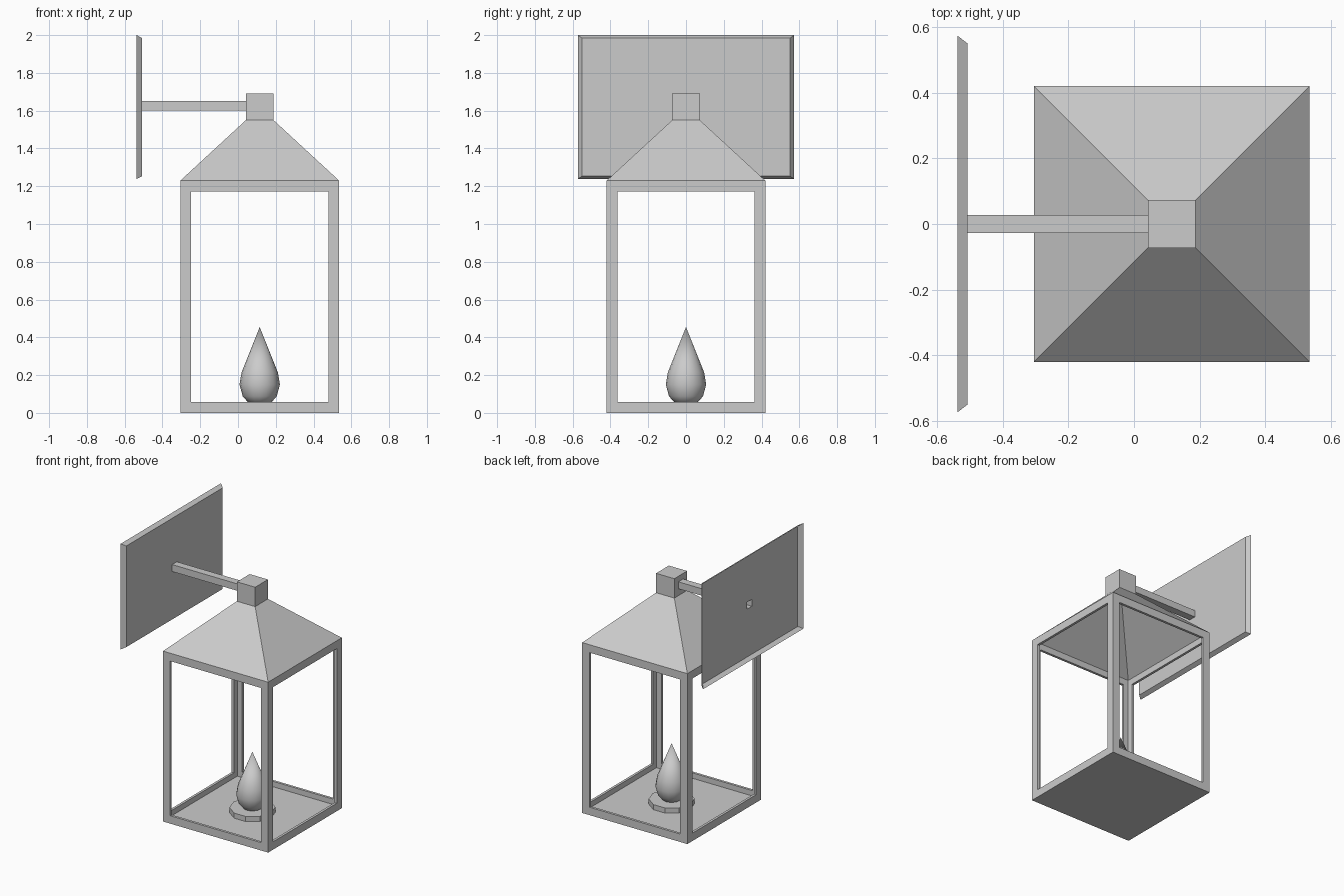
import bpy, bmesh, math

if "Cube" in bpy.data.objects:
    bpy.data.objects.remove(bpy.data.objects["Cube"])

CX = 0.115  # lantern axis


def make_object(name, bm):
    mesh = bpy.data.meshes.new(name)
    bm.to_mesh(mesh)
    bm.free()
    obj = bpy.data.objects.new(name, mesh)
    bpy.context.collection.objects.link(obj)
    return obj


def loft(bm, rings):
    """Bridge consecutive closed rings; returns vertex rings and faces."""
    vr = [[bm.verts.new(p) for p in r] for r in rings]
    faces = []
    for a, b in zip(vr, vr[1:]):
        n = len(a)
        faces.append([bm.faces.new((a[i], a[(i + 1) % n], b[(i + 1) % n], b[i]))
                      for i in range(n)])
    return vr, faces


def square(h, z):
    return [(CX + sx * h, sy * h, z) for sx, sy in ((-1, -1), (1, -1), (1, 1), (-1, 1))]


def rect_x(x, hy, z0, z1):
    return [(x, -hy, z0), (x, hy, z0), (x, hy, z1), (x, -hy, z1)]


def spun(name, profile, segments, tip=None):
    """Closed solid of revolution around the lantern axis, optionally pointed."""
    bm = bmesh.new()
    rings = [[(CX + r * math.cos(2 * math.pi * i / segments),
               r * math.sin(2 * math.pi * i / segments), z)
              for i in range(segments)] for r, z in profile]
    vr, _ = loft(bm, rings)
    bm.faces.new(vr[0][::-1])
    if tip is None:
        bm.faces.new(vr[-1])
    else:
        apex = bm.verts.new((CX, 0, tip))
        for a, b in zip(vr[-1], vr[-1][1:] + vr[-1][:1]):
            bm.faces.new((a, b, apex))
    return make_object(name, bm)


# Lantern shell: open frame, hollow roof and square cap
bm = bmesh.new()
vr, faces = loft(bm, [square(0.42, 0), square(0.42, 1.23),
                      square(0.073, 1.55), square(0.073, 1.69)])
bm.faces.new(vr[0][::-1])
bm.faces.new(vr[-1])
bm.normal_update()
bmesh.ops.inset_individual(bm, faces=faces[0], thickness=0.057, use_even_offset=True)
bmesh.ops.delete(bm, geom=faces[0], context='FACES_ONLY')
lantern = make_object("lantern_frame", bm)
mod = lantern.modifiers.new("thickness", 'SOLIDIFY')
mod.thickness = 0.018
mod.offset = -1
mod.use_even_offset = True

# Wall plate (open-backed tray) with the hollow square arm
bm = bmesh.new()
loft(bm, [rect_x(-0.537, 0.573, 1.238, 2.0),
          rect_x(-0.507, 0.55, 1.254, 1.984),
          rect_x(-0.507, 0.027, 1.60, 1.65),
          rect_x(CX - 0.073, 0.027, 1.60, 1.65)])
make_object("wall_bracket", bm)

# Candle dish
spun("candle_dish", [(0.15, 0.018), (0.15, 0.055)], 10)

# Teardrop flame
flame = spun("flame", [(0.03, 0.045), (0.063, 0.057), (0.09, 0.088), (0.107, 0.15),
                       (0.096, 0.215)], 16, tip=0.455)
bpy.context.view_layer.objects.active = flame
flame.select_set(True)
bpy.ops.object.shade_smooth_by_angle(angle=math.radians(40))
